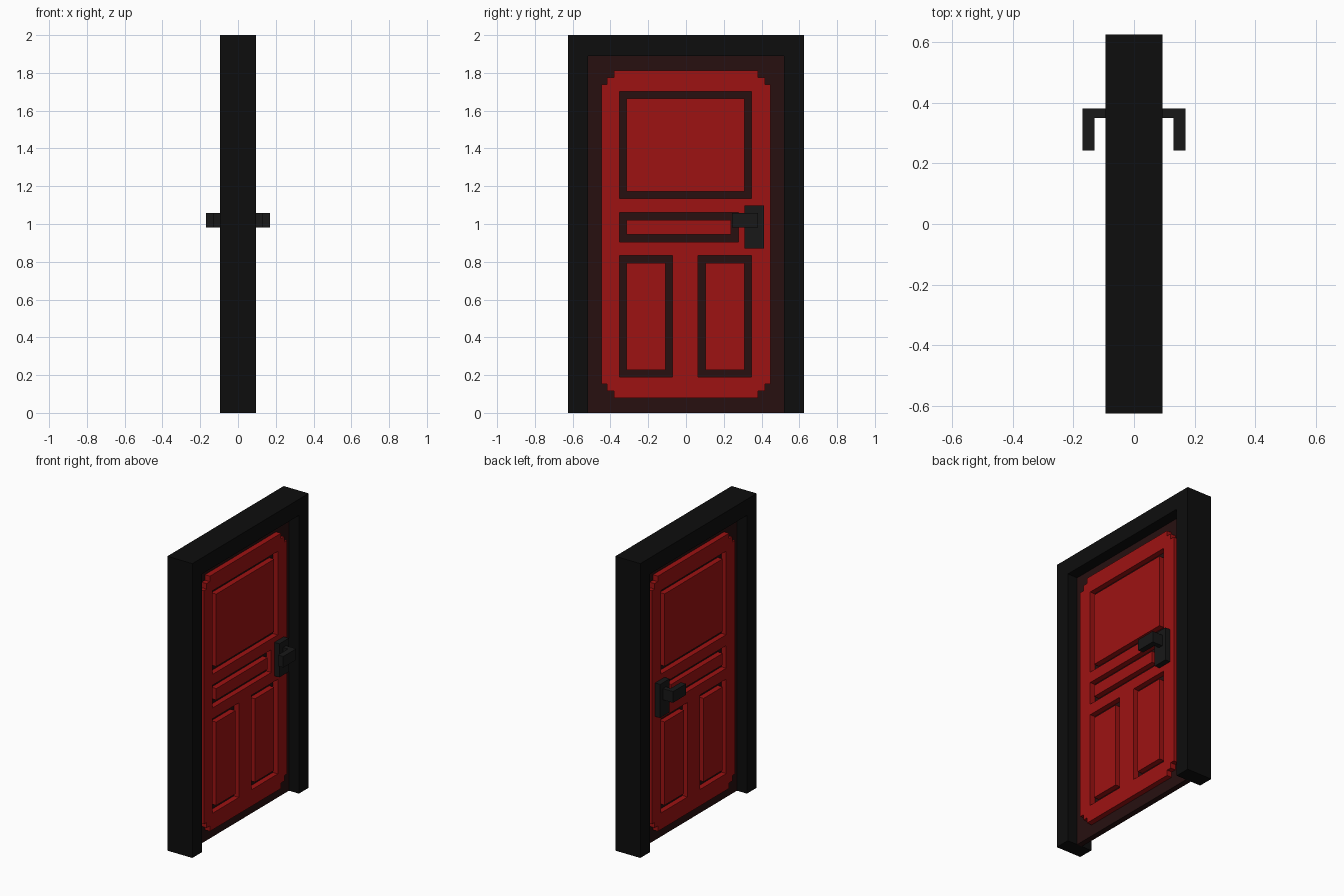
import bpy, bmesh
from math import pi
from mathutils import Matrix, Euler

if "Cube" in bpy.data.objects:
    bpy.data.objects.remove(bpy.data.objects["Cube"])


def material(name, color):
    m = bpy.data.materials.new(name)
    m.diffuse_color = (*color, 1)
    m.use_nodes = True
    m.node_tree.nodes["Principled BSDF"].inputs["Base Color"].default_value = m.diffuse_color
    return m


BLACK = material("frame_black", (0.004, 0.004, 0.004))
DARK = material("dark_red", (0.02, 0.005, 0.005))
RED = material("red", (0.34, 0.006, 0.006))
IRON = material("iron", (0.009, 0.009, 0.009))

SIDE = Euler((pi / 2, 0, pi / 2)).to_matrix().to_4x4()   # profile in y,z; depth along x
TOP = Matrix.Identity(4)                                 # profile in x,y; depth along z


def extrude(name, loops, lo, hi, mat, orient=SIDE, mirror=False):
    """Filled profile (nested loops alternate solid / hole) extruded from lo to hi."""
    cu = bpy.data.curves.new(name, 'CURVE')
    cu.dimensions, cu.fill_mode, cu.extrude = '2D', 'BOTH', (hi - lo) / 2
    for pts in loops:
        sp = cu.splines.new('POLY')
        sp.points.add(len(pts) - 1)
        for p, (a, b) in zip(sp.points, pts):
            p.co = (a, b, 0, 1)
        sp.use_cyclic_u = True
    tmp = bpy.data.objects.new(name + "_profile", cu)
    bpy.context.collection.objects.link(tmp)
    dg = bpy.context.evaluated_depsgraph_get()
    me = bpy.data.meshes.new_from_object(tmp.evaluated_get(dg))
    bpy.data.objects.remove(tmp)
    me.transform(orient @ Matrix.Translation((0, 0, (lo + hi) / 2)))
    bm = bmesh.new()
    bm.from_mesh(me)
    bmesh.ops.remove_doubles(bm, verts=bm.verts, dist=1e-5)
    bmesh.ops.recalc_face_normals(bm, faces=bm.faces)
    for f in bm.faces:
        f.smooth = False
    bm.to_mesh(me)
    bm.free()
    me.materials.clear()
    me.materials.append(mat)
    ob = bpy.data.objects.new(name, me)
    bpy.context.collection.objects.link(ob)
    if mirror:
        ob.modifiers.new("both_sides", 'MIRROR').use_axis[0] = True
    return ob


def rect(a0, b0, a1, b1, inset=0.0):
    a0, b0, a1, b1 = a0 + inset, b0 + inset, a1 - inset, b1 - inset
    return [(a0, b0), (a1, b0), (a1, b1), (a0, b1)]


# Frame: two posts and a header
extrude("door_frame", [[(-.625, 0), (-.52, 0), (-.52, 1.89), (.52, 1.89),
                        (.52, 0), (.625, 0), (.625, 2), (-.625, 2)]], -.094, .094, BLACK)

# Thin core slab
extrude("door_core", [rect(-.521, 0, .521, 1.891)], -.019, .019, DARK)

# Raised face with stepped corners and grooves down to the core
CZ = .945
corner = [(.447, .793), (.417, .793), (.417, .83), (.382, .83), (.382, .867)]
quarter = corner + [(-y, z) for y, z in reversed(corner)]
outline = [(y, CZ + z) for y, z in quarter] + [(-y, CZ - z) for y, z in quarter]
loops = [outline]
for panel in [(-.352, 1.134, .347, 1.702), (-.352, .906, .277, 1.06),
              (-.352, .19, -.071, .832), (.064, .19, .347, .832)]:
    loops += [rect(*panel), rect(*panel, inset=.038)]
extrude("door_panelling", loops, .015, .056, RED, mirror=True)

# Handle: back plate and L-shaped lever on each side
extrude("handle_plate", [rect(.31, .87, .412, 1.098)], .05, .094, IRON, mirror=True)
extrude("handle_lever", [[(.09, .35), (.131, .35), (.131, .243), (.17, .243),
                          (.17, .382), (.09, .382)]], .982, 1.058, IRON, TOP, mirror=True)
